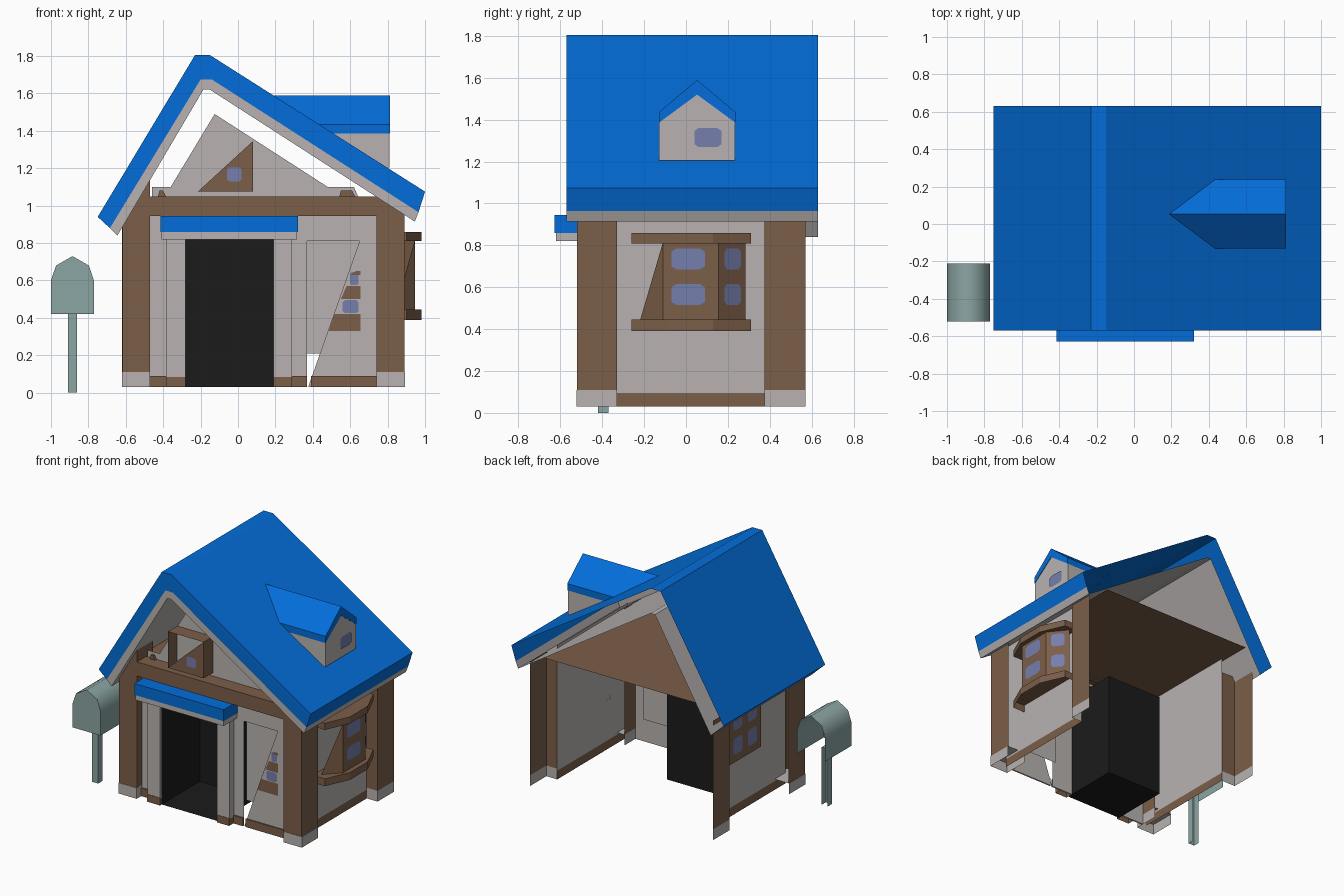
import bpy, bmesh, math

if "Cube" in bpy.data.objects:
    bpy.data.objects.remove(bpy.data.objects["Cube"])


def material(name, rgb):
    m = bpy.data.materials.new(name)
    m.diffuse_color = (*rgb, 1)
    m.use_nodes = True
    m.node_tree.nodes["Principled BSDF"].inputs["Base Color"].default_value = m.diffuse_color
    return m


BLUE = material("roof blue", (0.001, 0.155, 0.7))
GRAY = material("plaster gray", (0.48, 0.45, 0.44))
BROWN = material("timber brown", (0.2, 0.112, 0.066))
BLACK = material("doorway black", (0.011, 0.011, 0.011))
PANE = material("window violet", (0.18, 0.21, 0.42))
GREEN = material("mailbox green gray", (0.26, 0.38, 0.37))


def mesh(name, verts, faces, mat):
    bm = bmesh.new()
    vs = [bm.verts.new(v) for v in verts]
    for f in faces:
        bm.faces.new([vs[i] for i in f])
    bmesh.ops.recalc_face_normals(bm, faces=bm.faces)
    me = bpy.data.meshes.new(name)
    bm.to_mesh(me)
    bm.free()
    me.materials.append(mat)
    ob = bpy.data.objects.new(name, me)
    bpy.context.collection.objects.link(ob)
    return ob


def prism(name, pts, axis, a, b, mat, caps=(1, 1), skip=()):
    """Extrude a 2D profile along an axis; b may be a function of the point."""
    put = {"x": lambda p, t: (t, *p), "y": lambda p, t: (p[0], t, p[1]),
           "z": lambda p, t: (*p, t)}[axis]
    n = len(pts)
    end = b if callable(b) else (lambda p: b)
    verts = [put(p, a) for p in pts] + [put(p, end(p)) for p in pts]
    faces = [(i, (i + 1) % n, n + (i + 1) % n, n + i) for i in range(n) if i not in skip]
    if caps[0]:
        faces.append(tuple(range(n)))
    if caps[1]:
        faces.append(tuple(range(n, 2 * n)))
    return mesh(name, verts, faces, mat)


def shell(name, x0, x1, y0, y1, z0, z1, mat, bottom=False):
    """Box without a back, and usually without a bottom."""
    pts = [(x0, z0), (x1, z0), (x1, z1), (x0, z1)]
    return prism(name, pts, "y", y0, y1, mat, (1, 0), () if bottom else (0,))


def plate(name, verts, mat):
    return mesh(name, verts, [tuple(range(len(verts)))], mat)


def pane(p0, p1, z0, z1):
    """Window pane with cut corners between two plan points."""
    c = 0.15
    uv = [(c, 0), (1 - c, 0), (1, c), (1, 1 - c), (1 - c, 1), (c, 1), (0, 1 - c), (0, c)]
    plate("window_pane", [(p0[0] + (p1[0] - p0[0]) * u, p0[1] + (p1[1] - p0[1]) * u,
                           z0 + (z1 - z0) * v) for u, v in uv], PANE)


# Main roof: blue layer and gray lining, open at the back
outer = [(-0.75, 0.94), (-0.23, 1.805), (-0.15, 1.805), (1.0, 1.075)]
middle = [(-0.685, 0.88), (-0.2, 1.675), (-0.14, 1.675), (0.965, 0.965)]
inner = [(-0.645, 0.84), (-0.185, 1.62), (-0.15, 1.62), (0.945, 0.915)]


def layer(name, top, low, mat, skip):
    n = len(top)
    ob = prism(name, top + low[::-1], "y", -0.57, 0.63, mat, (0, 0), skip)
    bm = bmesh.new()
    bm.from_mesh(ob.data)
    bm.verts.ensure_lookup_table()
    for i in range(n - 1):      # front edge strip
        bm.faces.new([bm.verts[k] for k in (i, 2 * n - 1 - i, 2 * n - 2 - i, i + 1)])
    bmesh.ops.recalc_face_normals(bm, faces=bm.faces)
    bm.to_mesh(ob.data)
    bm.free()


layer("roof_tiles", outer, middle, BLUE, (4, 5, 6))
layer("roof_lining", middle, inner, GRAY, (0, 1, 2))


# Roof dormer, its rear running into the right roof slope
def slope(p):
    return (1.805 - p[1]) / 0.635 - 0.15


prism("dormer_body", [(-0.128, 1.205), (0.235, 1.205), (0.235, 1.39), (0.053, 1.52), (-0.128, 1.39)],
      "x", 0.81, slope, GRAY, (1, 0), (0,))
prism("dormer_roof", [(-0.13, 1.385), (-0.13, 1.435), (0.053, 1.59), (0.237, 1.435),
                      (0.237, 1.385), (0.053, 1.52)], "x", 0.814, slope, BLUE, (1, 0))
pane((0.816, 0.04), (0.816, 0.17), 1.27, 1.36)

# Front corner posts with stone feet and slanted tops under the roof
prism("left_post", [(-0.617, 0.11), (-0.47, 0.11), (-0.47, 1.14), (-0.617, 0.9)],
      "y", -0.52, -0.33, BROWN, (1, 0), (0,))
prism("right_post", [(0.74, 0.11), (0.89, 0.11), (0.89, 0.95), (0.74, 1.05)],
      "y", -0.52, -0.33, BROWN, (1, 0), (0,))
shell("left_post_foot", -0.62, -0.47, -0.523, -0.33, 0.03, 0.11, GRAY)
shell("right_post_foot", 0.74, 0.893, -0.523, -0.33, 0.03, 0.11, GRAY)

# Rear corner posts are only an outer face and a front return; recessed side walls with skirting
for name, x, wall, top in (("left", -0.62, -0.5, 0.92), ("right", 0.89, 0.8, 0.96)):
    for part, z0, z1, mat in (("post", 0.11, top, BROWN), ("post_foot", 0.03, 0.11, GRAY)):
        v = [(px, py, z) for px, py in ((wall, 0.375), (x, 0.375), (x, 0.57)) for z in (z0, z1)]
        mesh("rear_" + name + "_" + part, v, [(0, 2, 3, 1), (2, 4, 5, 3)], mat)
    for part, z0, z1, mat in (("wall", 0.095, 1.03, GRAY), ("skirting", 0.03, 0.095, BROWN)):
        plate(name + "_" + part, [(wall, -0.46, z0), (wall, 0.38, z0), (wall, 0.38, z1), (wall, -0.46, z1)], mat)
plate("ceiling", [(-0.53, -0.47, 1.035), (0.75, -0.47, 1.035), (0.75, 0.6, 1.035), (-0.53, 0.6, 1.035)], BROWN)

# Front wall with door opening and the torn triangular window opening
front = [(-0.47, 0.03), (-0.28, 0.03), (-0.28, 0.82), (0.19, 0.82), (0.19, 0.03), (0.37, 0.03),
         (0.37, 0.81), (0.65, 0.81), (0.375, 0.03), (0.74, 0.03), (0.74, 1.0), (-0.47, 1.0)]
plate("front_wall", [(x, -0.46, z) for x, z in front], GRAY)
for x0, x1 in ((-0.47, -0.28), (0.19, 0.37), (0.39, 0.74)):
    shell("front_skirting", x0, x1, -0.47, -0.46, 0.03, 0.09, BROWN)
plate("window_back_panel", [(0.37, -0.43, 0.21), (0.65, -0.43, 0.21), (0.65, -0.43, 0.81), (0.37, -0.43, 0.81)], GRAY)
for x0, z0, z1 in ((0.485, 0.33, 0.42), (0.55, 0.5, 0.57), (0.6, 0.63, 0.65)):
    plate("front_window_frame", [(x0, -0.464, z0), (0.655, -0.464, z0), (0.655, -0.464, z1), (x0 + 0.03, -0.464, z1)], BROWN)
for z, x in ((0.425, 0.56), (0.575, 0.6)):
    pane((x, -0.464), (0.645, -0.464), z, z + 0.07)

# Doorway: dark box, pillars and awning
door = [(-0.28, 0.03), (0.19, 0.03), (0.19, 0.82), (-0.28, 0.82)]
prism("doorway", door, "y", -0.5, -0.05, BLACK, (0, 1))
for x0, x1 in ((-0.385, -0.28), (0.19, 0.29)):
    shell("door_pillar", x0, x1, -0.517, -0.46, 0.08, 0.83, GRAY)
    shell("door_pillar_foot", x0, x1, -0.52, -0.46, 0.03, 0.085, BROWN)
shell("awning_trim", -0.41, 0.315, -0.62, -0.46, 0.82, 0.862, GRAY, True)
shell("awning_roof", -0.415, 0.32, -0.627, -0.46, 0.86, 0.945, BLUE)

# Cross beam and gable
shell("front_beam", -0.47, 0.74, -0.52, -0.41, 0.945, 1.05, BROWN, True)
gable = [(-0.46, 1.03), (0.65, 1.03), (0.62, 1.1), (0.48, 1.1), (-0.125, 1.49), (-0.36, 1.1), (-0.46, 1.1)]
plate("gable_wall", [(x, -0.41, z) for x, z in gable], GRAY)
for x0, x1 in ((-0.43, -0.38), (0.54, 0.63)):
    prism("beam_end", [(x0, 1.04), (x1, 1.04), (x1 - 0.02, 1.08), (x0 + 0.01, 1.08)],
          "y", -0.43, -0.41, BROWN, (1, 0))

# Gable window: projecting box whose front is half missing
prism("gable_window_box", [(-0.215, 1.075), (0.08, 1.075), (0.08, 1.345), (-0.215, 1.345)],
      "y", -0.52, -0.41, BROWN, (0, 0))
plate("gable_window_front", [(-0.215, -0.52, 1.075), (0.08, -0.52, 1.075), (0.08, -0.52, 1.345)], BROWN)
pane((-0.06, -0.524), (0.02, -0.524), 1.13, 1.205)

# Bay window on the right wall, one pane panel partly missing
for z0, z1 in ((0.39, 0.445), (0.81, 0.86)):
    prism("bay_sill", [(0.8, -0.26), (0.9, -0.26), (0.98, -0.08), (0.98, 0.13), (0.9, 0.31), (0.8, 0.31)],
          "z", z0, z1, BROWN, (z0 > 0.5, 1))
a, b, c, d = (0.84, -0.22), (0.945, -0.11), (0.945, 0.155), (0.84, 0.285)
plate("bay_torn_panel", [(*a, 0.44), (*b, 0.44), (*b, 0.815)], BROWN)
for p, q in ((b, c), (c, d)):
    plate("bay_panel", [(*p, 0.44), (*q, 0.44), (*q, 0.815), (*p, 0.815)], BROWN)
for z in (0.515, 0.685):
    pane((0.949, -0.07), (0.949, 0.09), z, z + 0.1)
    pane((0.925, 0.185), (0.863, 0.262), z, z + 0.1)

# Flat window on the left wall
plate("left_window_frame", [(-0.506, -0.16, 0.42), (-0.506, 0.23, 0.42), (-0.506, 0.23, 0.84), (-0.506, -0.16, 0.84)], BROWN)
for y in (-0.11, 0.06):
    for z in (0.48, 0.66):
        pane((-0.51, y), (-0.51, y + 0.11), z, z + 0.12)

# Mailbox, open at the back and below, with a rounded top
box = prism("mailbox", [(-1.0, 0.42), (-0.77, 0.42), (-0.77, 0.6), (-0.797, 0.68), (-0.885, 0.73),
                        (-0.973, 0.68), (-1.0, 0.6)], "y", -0.52, -0.21, GREEN, (1, 0), (0,))
for f in box.data.polygons:
    f.use_smooth = True
box.data.set_sharp_from_angle(angle=math.radians(65))
shell("mailbox_post", -0.91, -0.86, -0.42, -0.37, 0, 0.43, GREEN)
